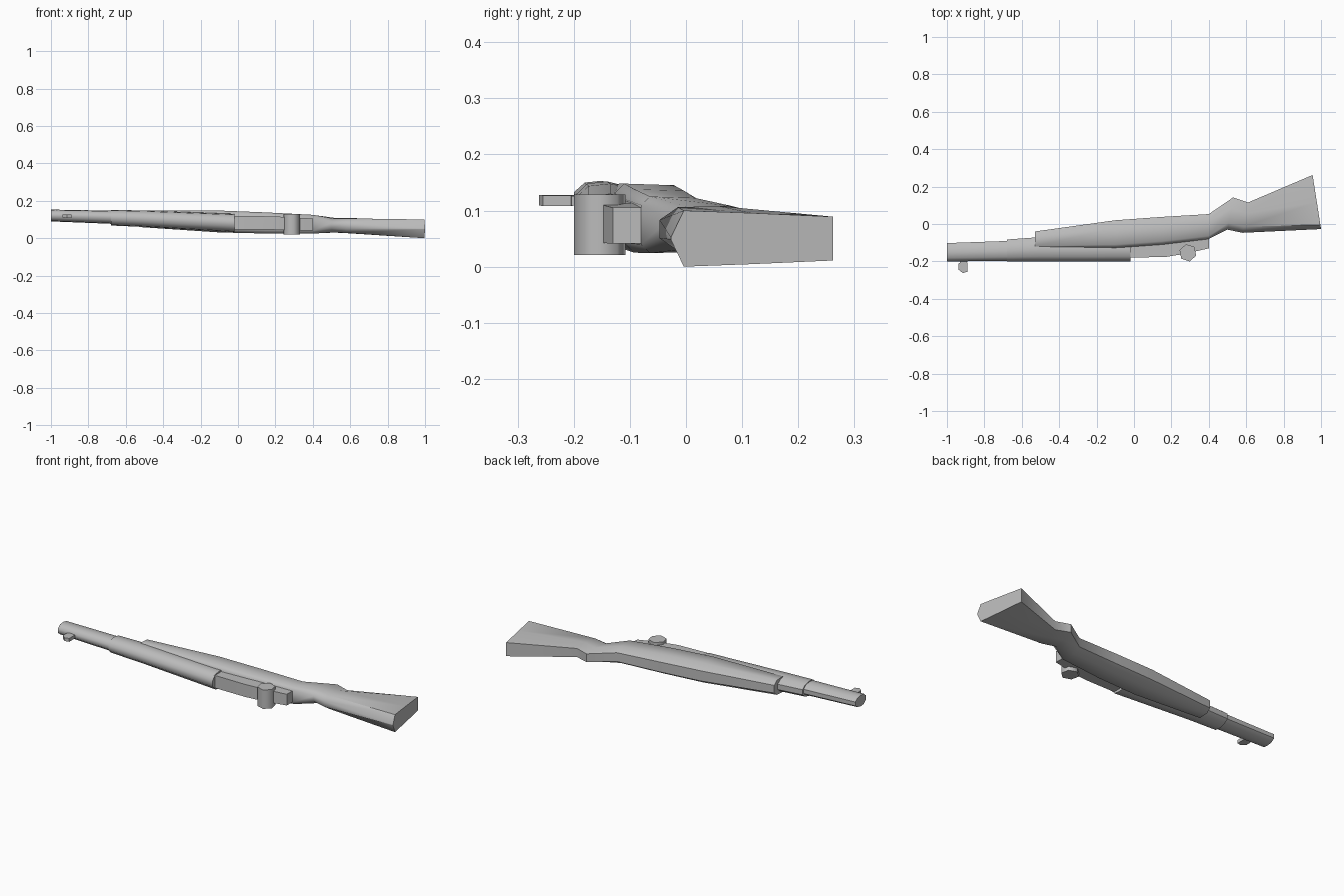
import bpy, bmesh, math
from mathutils import Matrix

if "Cube" in bpy.data.objects:
    bpy.data.objects.remove(bpy.data.objects["Cube"], do_unlink=True)

grey = bpy.data.materials.new("plain grey")
grey.use_nodes = True
grey.diffuse_color = (0.5, 0.5, 0.5, 1)
bsdf = next(n for n in grey.node_tree.nodes if n.type == 'BSDF_PRINCIPLED')
bsdf.inputs["Base Color"].default_value = (0.5, 0.5, 0.5, 1)


def finish(name, bm, angle):
    """Turn a bmesh into a shaded, coloured object."""
    bmesh.ops.recalc_face_normals(bm, faces=bm.faces)
    mesh = bpy.data.meshes.new(name)
    bm.to_mesh(mesh)
    bm.free()
    mesh.materials.append(grey)
    obj = bpy.data.objects.new(name, mesh)
    bpy.context.collection.objects.link(obj)
    bpy.ops.object.select_all(action='DESELECT')
    obj.select_set(True)
    bpy.context.view_layer.objects.active = obj
    bpy.ops.object.shade_smooth_by_angle(angle=math.radians(angle))
    return obj


def loft(name, stations, angle=50):
    """Skin sections (x_front, x_back, y_front, y_back, z_low, z_high, half profile).
    The half profile holds (depth 0..1, height 0..1) and is mirrored in height."""
    bm = bmesh.new()
    rings = []
    for xf, xb, yf, yb, z0, z1, half in stations:
        mid, h = (z0 + z1) / 2, (z1 - z0) / 2
        outline = half + [(u, -v) for u, v in reversed(half)]
        rings.append([bm.verts.new((xf + (xb - xf) * u, yf + (yb - yf) * u, mid + h * v))
                      for u, v in outline])
    n = len(rings[0])
    for a, b in zip(rings, rings[1:]):
        for i in range(n):
            j = (i + 1) % n
            bm.faces.new((a[i], a[j], b[j], b[i]))
    bm.faces.new(rings[0])
    bm.faces.new(rings[-1])
    return finish(name, bm, angle)


def prism(name, sides, radius, length, centre, axis, angle=65):
    """Regular prism along the z or y axis."""
    bm = bmesh.new()
    turn = Matrix.Rotation(math.radians(90), 4, 'X') if axis == 'Y' else Matrix.Rotation(math.radians(12), 4, 'Z')
    bmesh.ops.create_cone(bm, cap_ends=True, segments=sides, radius1=radius, radius2=radius,
                          depth=length, matrix=Matrix.Translation(centre) @ turn)
    return finish(name, bm, angle)


# Half profiles: front edge first, back edge last
fore = [(0, 0.7), (0.12, 1), (0.72, 0.95), (1, 0.5)]
wrist = [(0, 0.4), (0.2, 0.95), (0.65, 1), (1, 0.6)]
butt = [(0, 0.04), (0.08, 1), (0.5, 0.91), (1, 0.78)]
tube = [(0, 0.35), (0.2, 0.9), (0.5, 1), (0.8, 0.8), (1, 0.35)]
block = [(0, 1), (1, 1)]

# Wooden stock from fore end to butt
loft("stock", [
    (-0.53, -0.53, -0.13, -0.04, 0.06, 0.148, fore),
    (-0.10, -0.10, -0.128, 0.02, 0.031, 0.148, fore),
    (0.15, 0.15, -0.11, 0.038, 0.025, 0.138, fore),
    (0.40, 0.40, -0.08, 0.053, 0.024, 0.125, fore),
    (0.50, 0.53, -0.03, 0.142, 0.03, 0.108, wrist),
    (0.58, 0.61, -0.047, 0.115, 0.026, 0.108, wrist),
    (1.00, 0.955, -0.027, 0.262, 0.0, 0.100, butt)])

# Handguard over the barrel
loft("handguard", [
    (-0.68, -0.68, -0.2, -0.083, 0.068, 0.152, tube),
    (-0.50, -0.50, -0.2, -0.07, 0.06, 0.148, tube),
    (-0.02, -0.02, -0.2, -0.07, 0.032, 0.130, tube)])

# Barrel with the tube beneath it
loft("barrel", [
    (-1.0, -1.0, -0.2, -0.102, 0.09, 0.153, tube),
    (-0.60, -0.60, -0.197, -0.088, 0.074, 0.146, tube)])

# Receiver sinking into the stock towards the wrist
loft("receiver", [
    (-0.03, -0.03, -0.18, -0.09, 0.048, 0.120, block),
    (0.17, 0.17, -0.176, -0.08, 0.046, 0.117, block),
    (0.27, 0.27, -0.16, -0.07, 0.043, 0.113, block),
    (0.40, 0.40, -0.13, -0.06, 0.041, 0.105, block)], 20)

# Rear sight drum lying across the receiver
prism("rear_sight_drum", 6, 0.047, 0.108, (0.288, -0.154, 0.075), 'Z')

# Front sight: narrow stem and wider blade head
loft("front_sight", [
    (-0.935, -0.925, -0.238, -0.17, 0.111, 0.128, block),
    (-0.89, -0.895, -0.255, -0.17, 0.109, 0.126, block)], 20)
loft("front_sight_head", [
    (-0.937, -0.937, -0.245, -0.21, 0.110, 0.128, block),
    (-0.915, -0.915, -0.262, -0.2, 0.109, 0.128, block),
    (-0.89, -0.89, -0.255, -0.205, 0.108, 0.127, block)], 20)
